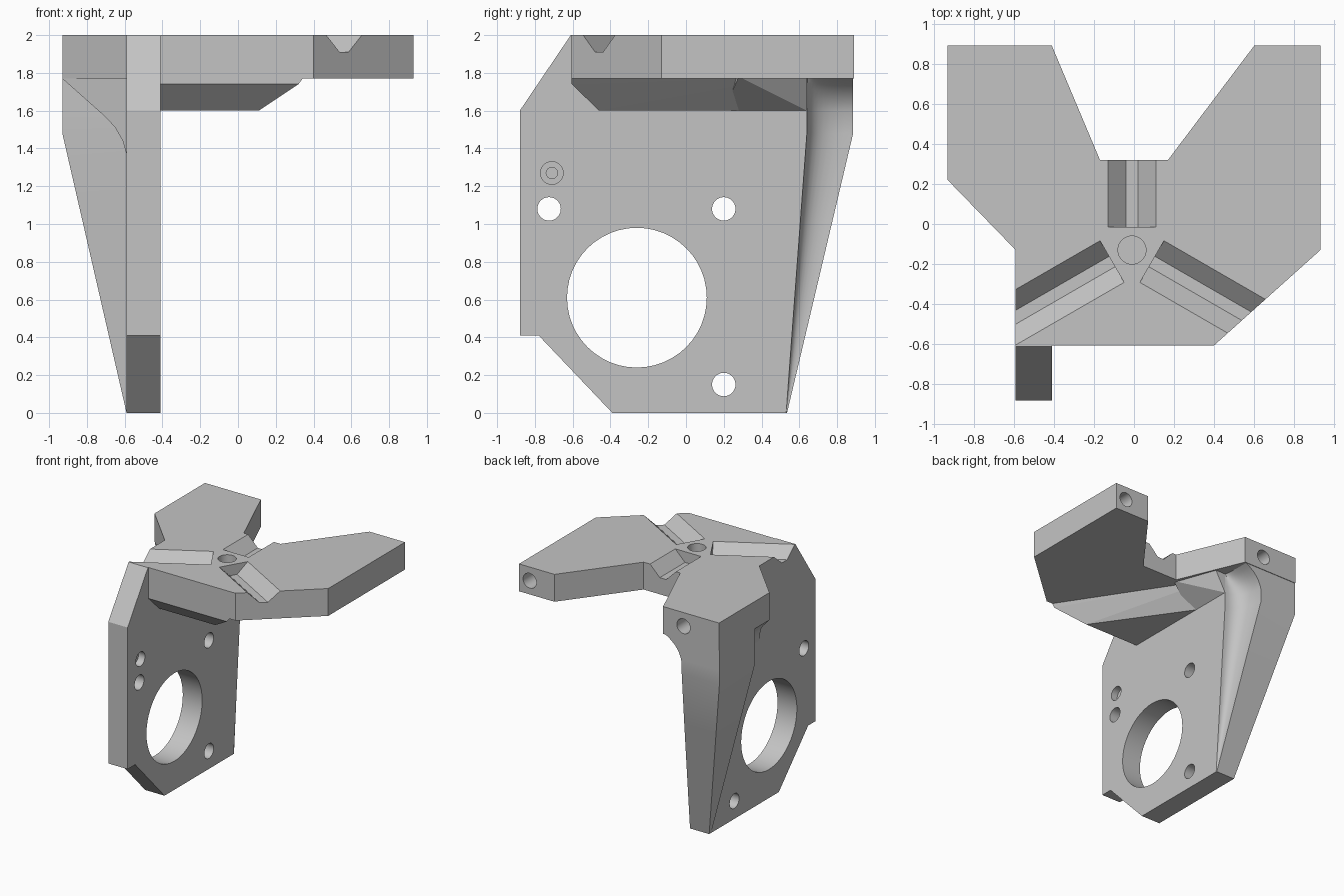
import bpy, bmesh, math
from mathutils import Vector, Matrix

if "Cube" in bpy.data.objects:
    bpy.data.objects.remove(bpy.data.objects["Cube"], do_unlink=True)

grey = bpy.data.materials.new("plain grey")
grey.use_nodes = True
grey.diffuse_color = (0.55, 0.55, 0.55, 1)
grey.node_tree.nodes["Principled BSDF"].inputs["Base Color"].default_value = (0.55, 0.55, 0.55, 1)


def finish(name, bm):
    bmesh.ops.recalc_face_normals(bm, faces=bm.faces)
    mesh = bpy.data.meshes.new(name)
    bm.to_mesh(mesh)
    bm.free()
    mesh.materials.append(grey)
    obj = bpy.data.objects.new(name, mesh)
    bpy.context.collection.objects.link(obj)
    return obj


def loft(name, rings):
    """Skin a solid through rings of equal point count."""
    bm = bmesh.new()
    rows = [[bm.verts.new(p) for p in ring] for ring in rings]
    n = len(rows[0])
    for low, high in zip(rows, rows[1:]):
        for i in range(n):
            j = (i + 1) % n
            bm.faces.new((low[i], low[j], high[j], high[i]))
    bm.faces.new(rows[0][::-1])
    bm.faces.new(rows[-1])
    bmesh.ops.remove_doubles(bm, verts=bm.verts, dist=0.0005)
    return finish(name, bm)


def hull(name, points):
    bm = bmesh.new()
    for p in points:
        bm.verts.new(p)
    bmesh.ops.convex_hull(bm, input=bm.verts)
    bmesh.ops.dissolve_limit(bm, angle_limit=0.01, verts=bm.verts, edges=bm.edges)
    return finish(name, bm)


def cylinder(center, radius, length, axis):
    bm = bmesh.new()
    turn = Vector((0, 0, 1)).rotation_difference(Vector(axis)).to_matrix().to_4x4()
    bmesh.ops.create_cone(bm, cap_ends=True, segments=48, radius1=radius, radius2=radius,
                          depth=length, matrix=Matrix.Translation(center) @ turn)
    return finish("hole_cutter", bm)


# Three-armed top slab
outline = [(-.93, .89), (-.93, .22), (-.59, -.13), (-.59, -.605), (.4, -.605), (.93, -.13),
           (.93, .89), (.6, .89), (.17, .32), (-.17, .32), (-.41, .89)]
slab = loft("top_slab", [[(x, y, z) for x, y in outline] for z in (1.77, 2)])

# Upright mounting plate
profile = [(-.88, .41), (-.78, .41), (-.39, 0), (.53, 0), (.64, 1.48), (.64, 2), (-.61, 2), (-.88, 1.6)]
plate = loft("mounting_plate", [[(x, y, z) for y, z in profile] for x in (-.59, -.41)])

# Cutters: radial grooves and centre hole
hub = Vector((-.01, -.13, 2))
cutters = []
section = [(-.14, .02), (-.03, -.09), (.03, -.09), (.14, .02)]
for degrees in (90, 210, 330):
    a = math.radians(degrees)
    out, side = Vector((math.cos(a), math.sin(a), 0)), Vector((-math.sin(a), math.cos(a), 0))
    cutters.append(loft("groove_cutter", [[hub + out * r + side * s + Vector((0, 0, h))
                                           for s, h in section] for r in (.115, 1)]))
cutters.append(cylinder(hub, .07, .36, (0, 0, 1)))

# Cutters: arm end holes
for x in (-.6, .83):
    cutters.append(cylinder((x, .89, 1.885), .062, .4, (0, 1, 0)))

# Cutters: plate holes and the blind stepped hole
for y, z, r in ((-.26, .61, .37), (.2, 1.08, .062), (.2, .15, .062), (-.725, 1.08, .062)):
    cutters.append(cylinder((-.5, y, z), r, .4, (1, 0, 0)))
cutters.append(cylinder((-.41, -.71, 1.27), .06, .12, (1, 0, 0)))
cutters.append(cylinder((-.41, -.71, 1.27), .03, .24, (1, 0, 0)))

for body in (slab, plate):
    bpy.context.view_layer.objects.active = body
    for cutter in cutters:
        mod = body.modifiers.new("cut", 'BOOLEAN')
        mod.operation = 'DIFFERENCE'
        mod.solver = 'EXACT'
        mod.object = cutter
        bpy.ops.object.modifier_apply(modifier=mod.name)
for cutter in cutters:
    bpy.data.objects.remove(cutter, do_unlink=True)


# Tapered rear gusset with a hollow flute on its inner side
def gusset_ring(z, edge_x):
    t = min(z / 1.48, 1)
    a = Vector((-.41, .53 + .11 * t, z))
    b = Vector((edge_x, .535 + .35 * t, z))
    corner = Vector((edge_x, a.y, z))
    ring = []
    for i in range(11):
        u = i / 10
        ring.append(a * (1 - u) ** 2 + corner * 2 * u * (1 - u) + b * u * u)
    front_y = .51 - .1 * t
    outer_x = -.59 - .34 * t
    return ring + [Vector((outer_x, b.y, z)), Vector((outer_x, front_y, z)), Vector((-.5, front_y, z))]


steps = [(0, -.412), (.5, -.468), (1, -.524), (1.48, -.58), (1.6, -.575),
         (1.66, -.55), (1.71, -.51), (1.75, -.46), (1.775, -.415)]
gusset = loft("rear_gusset", [gusset_ring(z, x) for z, x in steps])

# Curved web between the plate's outer face and the slab
web_section = [(-.93, 1.78), (-.93, 1.77), (-.7, 1.565), (-.65, 1.51), (-.61, 1.44), (-.59, 1.37), (-.55, 1.37), (-.55, 1.78)]
web = loft("outer_web", [[(x, -.13 - (min(x, -.59) + .59) * 1.03, z) for x, z in web_section],
                         [(x, .6, z) for x, z in web_section]])

# Bevelled pad beneath the slab, and the short web behind it
hull("under_pad", [(-.45, -.46, 1.6), (.11, -.46, 1.6), (-.41, .28, 1.6), (-.45, .28, 1.6),
                   (-.45, -.605, 1.74), (.32, -.605, 1.74), (-.45, -.605, 1.78), (.35, -.605, 1.78),
                   (-.41, .55, 1.78), (-.45, .55, 1.78)])
hull("inner_web", [(-.45, .2, 1.6), (-.41, .2, 1.6), (-.41, .64, 1.6), (-.45, .64, 1.6),
                   (-.45, .2, 1.78), (-.18, .28, 1.78), (-.31, .64, 1.78), (-.45, .64, 1.78)])

# Smooth the rounded parts while keeping edges crisp
for obj in (slab, plate, gusset, web):
    bpy.ops.object.select_all(action='DESELECT')
    obj.select_set(True)
    bpy.context.view_layer.objects.active = obj
    bpy.ops.object.shade_smooth_by_angle(angle=math.radians(25))
